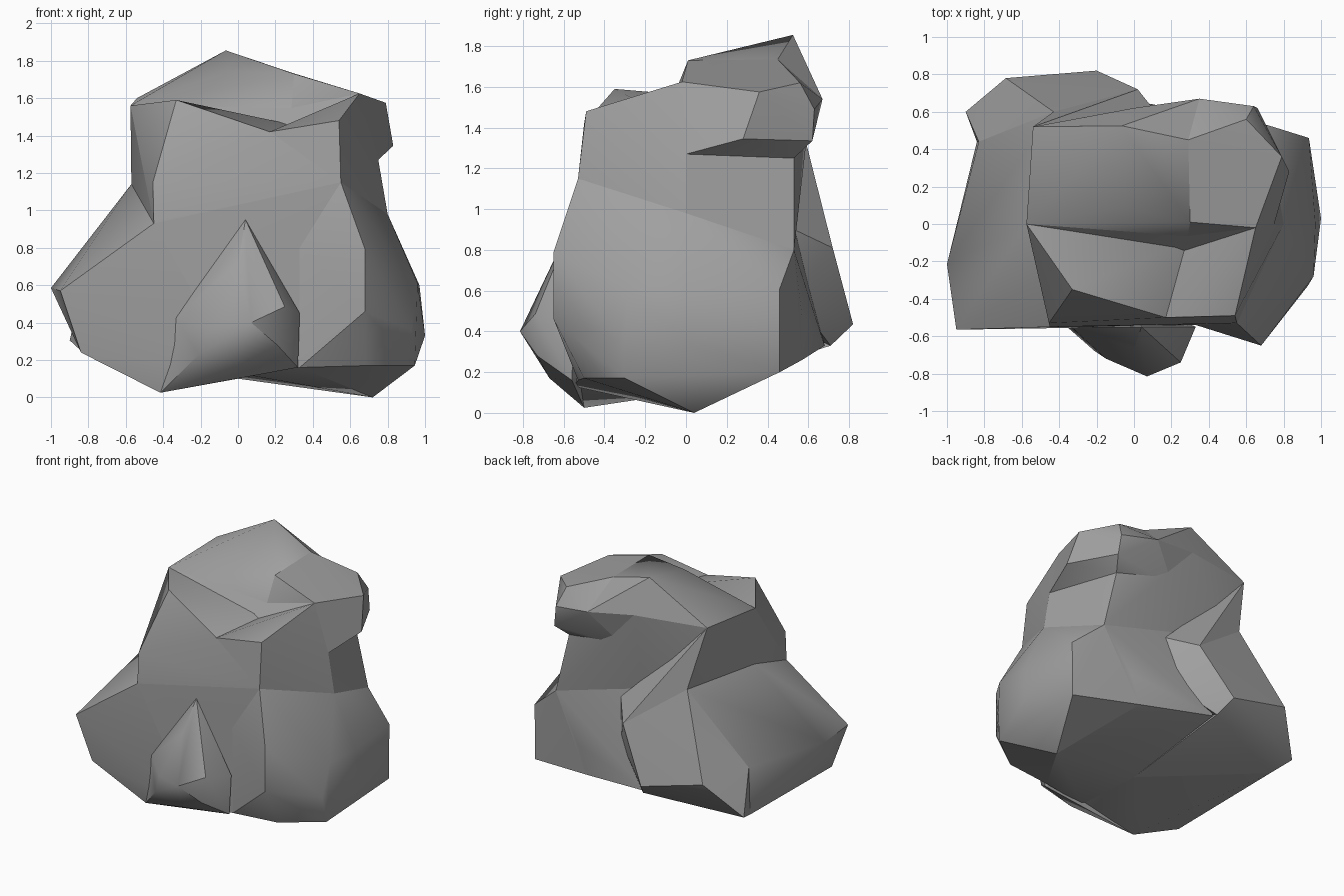
import bpy
import bmesh
from math import radians

default_cube = bpy.data.objects.get("Cube")
if default_cube:
    bpy.data.objects.remove(default_cube, do_unlink=True)

# One plain stone colour
stone = bpy.data.materials.new("grey_stone")
stone.use_nodes = True
STONE_COLOUR = (0.35, 0.35, 0.35, 1)
stone.diffuse_color = STONE_COLOUR
stone.node_tree.nodes["Principled BSDF"].inputs["Base Color"].default_value = STONE_COLOUR


def chiselled_block(name, *corner_groups):
    """Wrap a tight faceted skin around the given corner points."""
    bm = bmesh.new()
    for group in corner_groups:
        for corner in group:
            bm.verts.new(corner)
    result = bmesh.ops.convex_hull(bm, input=bm.verts)
    loose = set(result["geom_interior"]) | set(result["geom_unused"])
    bmesh.ops.delete(bm, geom=[g for g in loose if isinstance(g, bmesh.types.BMVert)], context="VERTS")
    bmesh.ops.recalc_face_normals(bm, faces=bm.faces)
    mesh = bpy.data.meshes.new(name)
    bm.to_mesh(mesh)
    bm.free()
    mesh.materials.append(stone)
    block = bpy.data.objects.new(name, mesh)
    bpy.context.collection.objects.link(block)
    bpy.ops.object.select_all(action="DESELECT")
    block.select_set(True)
    bpy.context.view_layer.objects.active = block
    bpy.ops.object.shade_smooth_by_angle(angle=radians(32))


# Corners shared between neighbouring blocks
left_brow, right_brow, back_brow = (-.575, 0, 1.56), (.65, -.02, 1.625), (-.54, .52, 1.6)
step_foot, lip_notch = (.28, -.1, 1.46), (.17, -.5, 1.42)
shoulder_left, shoulder_right = (-.33, -.35, 1.59), (.54, -.49, 1.48)
chest_left, chest_right = (-.455, -.53, 1.15), (.55, -.53, 1.15)
waist_left, waist_right, waist_front = (-.57, 0, 1.14), (.8, 0, .98), (-.45, -.55, .93)
waist_back_left, waist_back_right = (-.43, .6, 1.14), (.71, .53, .8)
neck_right, neck_back, neck_corner = (.75, 0, 1.27), (.125, .56, 1.3), (.6, .53, 1.25)
front_top, front_base, front_centre = (.33, -.54, .8), (.33, -.53, .16), (0, -.55, .13)
lowest_front, lowest_right, underside = (-.415, -.5, .025), (.72, .04, 0), (0, 0, .1)
low_back, low_groove = (.43, .57, .26), (-.14, .71, .33)
rib_top, rib_bend = (.17, .53, .9), (.02, .72, .81)
rib_foot, rib_heel, flank_heel = (-.2, .82, .435), (-.685, .78, .56), (-.9, .6, .305)
dent_top, dent_base = (-.83, .44, .6), (-.84, .44, .25)

# Cap: tilted top slab in two halves with a dip between them
cap_seam = [(.3, .01, 1.73), (.29, .45, 1.735), (.35, .67, 1.54), step_foot, neck_back]
peak, back_rim = (-.065, .525, 1.855), (0, .62, 1.59)
chiselled_block("cap_left", cap_seam, [(-.05, .09, 1.745), peak, back_rim, left_brow, back_brow])
overhang = [(.6, .56, 1.62), (.64, .63, 1.49), (.79, .36, 1.575), (.66, .62, 1.335), (.83, .28, 1.345)]
chiselled_block("cap_right", cap_seam, overhang, [right_brow, neck_right, neck_corner])

# Upper body: the trunk under the cap
chiselled_block("upper_body", [left_brow, right_brow, back_brow, back_rim],
                [waist_front, front_top, waist_left, waist_right, waist_back_right],
                [neck_right, neck_back, neck_corner, (-.43, .5, 1.14), (0, .5, .9)])

# Shoulders: raised corners on either side of the hollow in the front lip
hollow = [step_foot, lip_notch, chest_right, waist_front]
chiselled_block("left_shoulder", hollow, [left_brow, shoulder_left, chest_left, waist_left])
chiselled_block("right_shoulder", hollow, [right_brow, shoulder_right, waist_right, neck_right])

# Lower body: broad core that reaches the ground
chiselled_block("lower_body", [waist_front, chest_right, waist_left, waist_right],
                [front_top, front_base, front_centre, underside, lowest_right, low_back],
                [waist_back_right, (.5, .57, .47), (-.13, .68, .33), (-.1, .5, 1.1)])

# Right foot: blocky bulge with a bevelled front corner
hip_ridge = [chest_right, (.68, -.65, .79), (.68, -.65, .46), (.68, -.5, .17)]
foot_front = [(.96, -.28, .61), (.93, -.33, .36), (.945, -.3, .17)]
foot_side = [(.97, 0, .6), (1, .03, .33), (.935, .46, .61), (.93, .46, .2)]
chiselled_block("right_foot", hip_ridge, foot_front, foot_side, [front_top, front_base],
                [waist_right, waist_back_right, low_back, lowest_right])

# Left flank: wide wedge leaning out from the waist, dented before the heel
flank_edge = [(-.95, -.565, .57), (-1, -.215, .585), (-.84, -.53, .24)]
dent = [dent_top, dent_base, waist_left, waist_back_left, underside]
chiselled_block("left_flank", flank_edge, dent, [waist_front, lowest_front, front_centre])
chiselled_block("left_heel", dent, [rib_foot, rib_heel, flank_heel, low_groove])

# Back rib: slanting ridge from the cap down to the heel
rib_middle = [waist_back_left, rib_top, rib_bend]
chiselled_block("upper_rib", rib_middle, [back_brow, left_brow, waist_left])
chiselled_block("lower_rib", rib_middle, [rib_foot, rib_heel, flank_heel, low_groove],
                [(.17, .53, .57), (-.2, .3, .5)])

# Front spur: pointed chunk standing out of the front
spur_ridge = [(.04, -.55, .95), (0, -.665, .715), (.07, -.815, .4)]
spur_left = [(-.335, -.55, .425), (-.15, -.72, .38), (-.21, -.68, .23), lowest_front]
spur_right = [(.25, -.74, .485), (.33, -.55, .45), (.21, -.73, .28), (.32, -.56, .16)]
chiselled_block("front_spur", spur_ridge, spur_left, spur_right, [(0, -.67, .17), (0, -.4, .3)])
